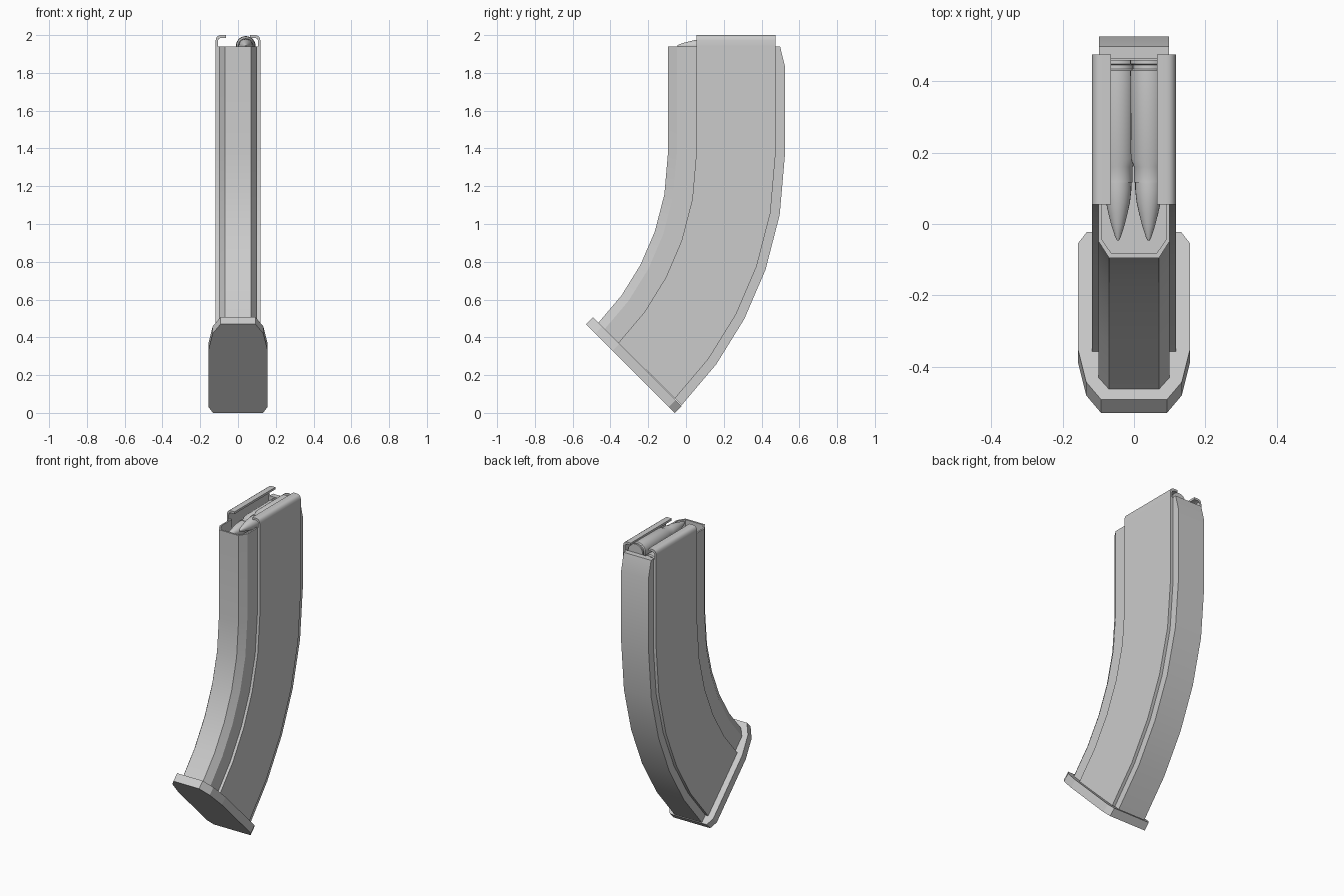
import bpy, bmesh
from math import sin, cos, pi, radians

if "Cube" in bpy.data.objects:
    bpy.data.objects.remove(bpy.data.objects["Cube"])


def finish(name, bm, angle=30):
    bmesh.ops.recalc_face_normals(bm, faces=bm.faces)
    mesh = bpy.data.meshes.new(name)
    bm.to_mesh(mesh)
    bm.free()
    ob = bpy.data.objects.new(name, mesh)
    bpy.context.collection.objects.link(ob)
    bpy.ops.object.select_all(action='DESELECT')
    ob.select_set(True)
    bpy.context.view_layer.objects.active = ob
    bpy.ops.object.shade_smooth_by_angle(angle=radians(angle))
    return ob


def loft(name, rings, angle=30):
    """Skin a list of equal-length point rings and cap both ends."""
    bm = bmesh.new()
    vs = [[bm.verts.new(p) for p in r] for r in rings]
    n = len(vs[0])
    for a, b in zip(vs, vs[1:]):
        for i in range(n):
            j = (i + 1) % n
            bm.faces.new((a[i], a[j], b[j], b[i]))
    bm.faces.new(vs[0])
    bm.faces.new(vs[-1])
    return finish(name, bm, angle)


def mirrored(half):
    """Close a right-hand half outline across x = 0."""
    return half + [(-p[0], *p[1:]) for p in reversed(half)]


# Curved box body: one cross-section swept straight, then around an arc
FRONT, Z0, R = -0.095, 1.38, 1.29
YC = FRONT - R
outer = [(.07, FRONT), (.10, -.048), (.10, .055), (.118, .055),
         (.118, .475), (.098, .475), (.098, .525)]
top = outer[:-1] + [(.098, .498)]
inner = [(.063, -.083), (.09, -.043), (.09, .067), (.106, .067),
         (.106, .463), (.09, .463), (.085, .463)]


def flat(section, z):
    return mirrored([(x, y, z) for x, y in section])


def turned(section, deg):
    a = radians(deg)
    return mirrored([(x, YC + (y - YC) * cos(a), Z0 - (y - YC) * sin(a))
                     for x, y in section])


rings = [turned(outer, d) for d in (44.5, 36, 27.5, 19, 10, 0)]
rings += [flat(outer, 1.83), flat(top, 1.94), flat(inner, 1.94), flat(inner, 1.83)]
loft("curved_body", rings)

# Base plate, tilted 45 degrees
L, T, S = .665, .053, 0.5 ** 0.5
plate = [(.092, 0), (.134, .07), (.157, .2), (.157, L - .045), (.132, L)]


def tilted(h):
    return mirrored([(x, -.53 + (t + h) * S, .47 + (h - t) * S) for x, t in plate])


loft("base_plate", [tilted(0), tilted(T)], 10)

# Rounded feed lips on both sides
lip = [(.118, 1.94), (.118, 1.972), (.115, 1.985), (.109, 1.994), (.100, 1.999),
       (.090, 2.0), (.064, 2.0), (.064, 1.986), (.090, 1.986), (.102, 1.981),
       (.106, 1.970), (.106, 1.94)]
for side, label in ((1, "right"), (-1, "left")):
    loft(label + "_feed_lip",
         [[(side * x, y, z) for x, z in lip] for y in (.055, .475)], 35)

# Two staggered cartridges, turned from a (radius, y) profile
profile = [(.003, -.046), (.008, -.036), (.018, -.005), (.027, .03), (.034, .062),
           (.0375, .095), (.038, .117), (.041, .117), (.041, .16), (.050, .182),
           (.052, .43), (.045, .435), (.045, .446), (.052, .449), (.052, .46)]
SIDES = 24
for label, cx, cz in (("upper", .041, 1.943), ("lower", -.045, 1.886)):
    loft(label + "_cartridge",
         [[(cx + r * cos(2 * pi * i / SIDES), y, cz + r * sin(2 * pi * i / SIDES))
           for i in range(SIDES)] for r, y in profile], 25)
